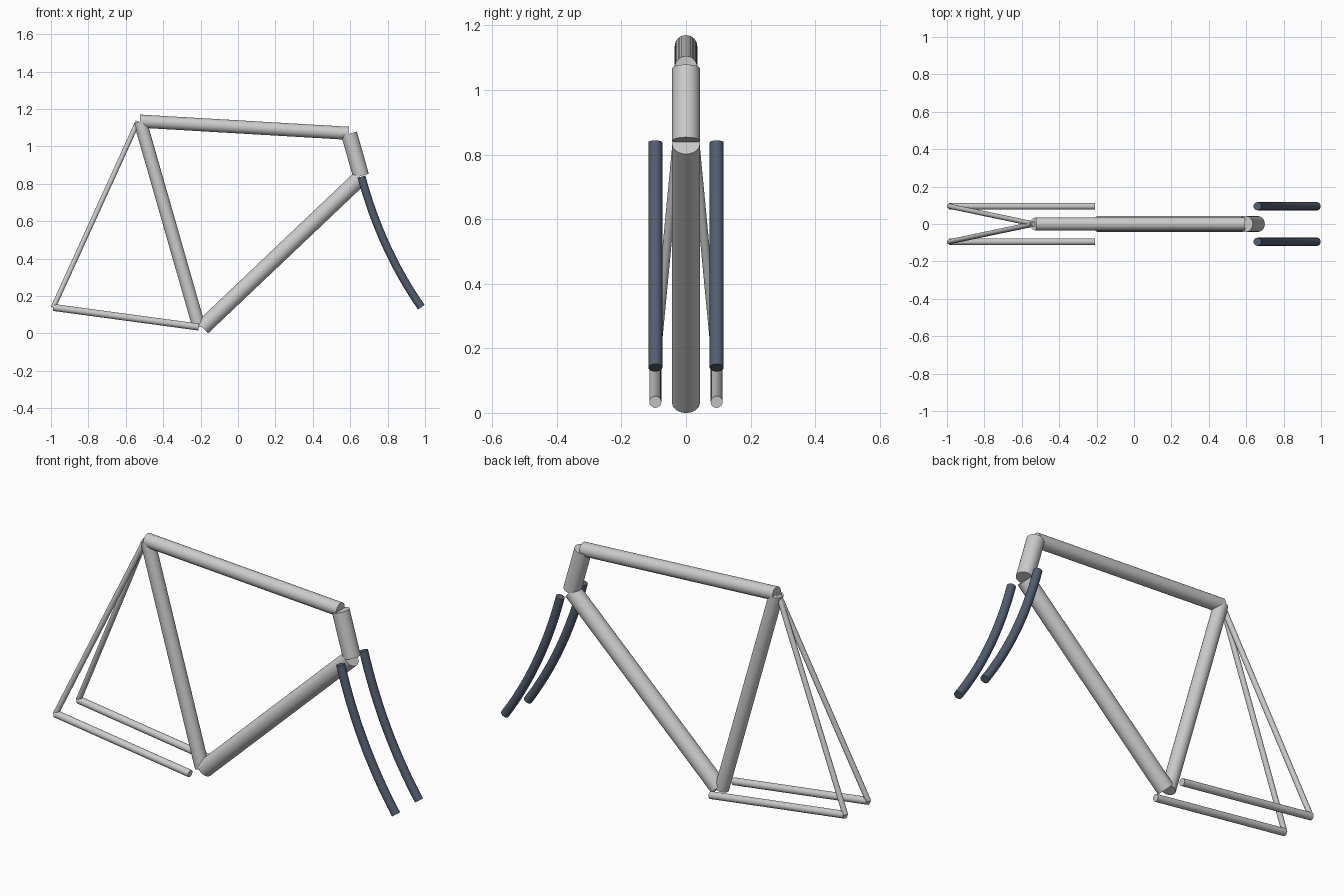
import bpy, bmesh, math
from mathutils import Vector

if "Cube" in bpy.data.objects:
    bpy.data.objects.remove(bpy.data.objects["Cube"])

SIDES = 32
dark = bpy.data.materials.new("dark_blue_grey")
dark.diffuse_color = (0.085, 0.11, 0.16, 1)
dark.use_nodes = True
dark.node_tree.nodes["Principled BSDF"].inputs["Base Color"].default_value = dark.diffuse_color


def tube(name, path, radius, mat=None):
    """Sweep a capped round section along a planar path."""
    pts = [Vector(p) for p in path]
    bm = bmesh.new()
    rings = []
    for i, p in enumerate(pts):
        t = (pts[min(i + 1, len(pts) - 1)] - pts[max(i - 1, 0)]).normalized()
        u = Vector((0, 1, 0))
        u = (u - t * u.dot(t)).normalized()
        v = t.cross(u)
        rings.append([bm.verts.new(p + radius * (u * math.cos(a) + v * math.sin(a)))
                      for a in (2 * math.pi * k / SIDES for k in range(SIDES))])
    for a, b in zip(rings, rings[1:]):
        for k in range(SIDES):
            n = (k + 1) % SIDES
            bm.faces.new((a[k], a[n], b[n], b[k]))
    bm.faces.new(rings[0])
    bm.faces.new(rings[-1])
    bmesh.ops.recalc_face_normals(bm, faces=bm.faces)
    me = bpy.data.meshes.new(name)
    bm.to_mesh(me)
    bm.free()
    ob = bpy.data.objects.new(name, me)
    bpy.context.collection.objects.link(ob)
    if mat:
        me.materials.append(mat)
    bpy.ops.object.select_all(action='DESELECT')
    ob.select_set(True)
    bpy.context.view_layer.objects.active = ob
    bpy.ops.object.shade_smooth_by_angle(angle=math.radians(40))
    return ob


def bezier(a, b, c, n):
    a, b, c = Vector(a), Vector(b), Vector(c)
    return [a * (1 - t) ** 2 + b * 2 * t * (1 - t) + c * t * t
            for t in (i / n for i in range(n + 1))]


# Main triangle
tube("top_tube", [(-0.525, 0, 1.135), (0.592, 0, 1.07)], 0.035)
tube("seat_tube", [(-0.523, 0, 1.133), (-0.208, 0, 0.033)], 0.035)
tube("down_tube", [(-0.19, 0, 0.031), (0.655, 0, 0.833)], 0.043)
tube("head_tube", [(0.594, 0, 1.067), (0.658, 0, 0.842)], 0.043)

# Rear stays and fork blades, one per side
for side, s in (("left", -1), ("right", 1)):
    y = 0.095 * s
    axle = (-0.988, y, 0.139)
    tube(side + "_chain_stay", [axle, (-0.21, y, 0.034)], 0.0185)
    tube(side + "_seat_stay", [axle, (-0.535, 0, 1.133)], 0.0135)
    tube(side + "_fork_blade",
         bezier((0.66, y, 0.838), (0.765, y, 0.45), (0.98, y, 0.14), 16), 0.0215, dark)
